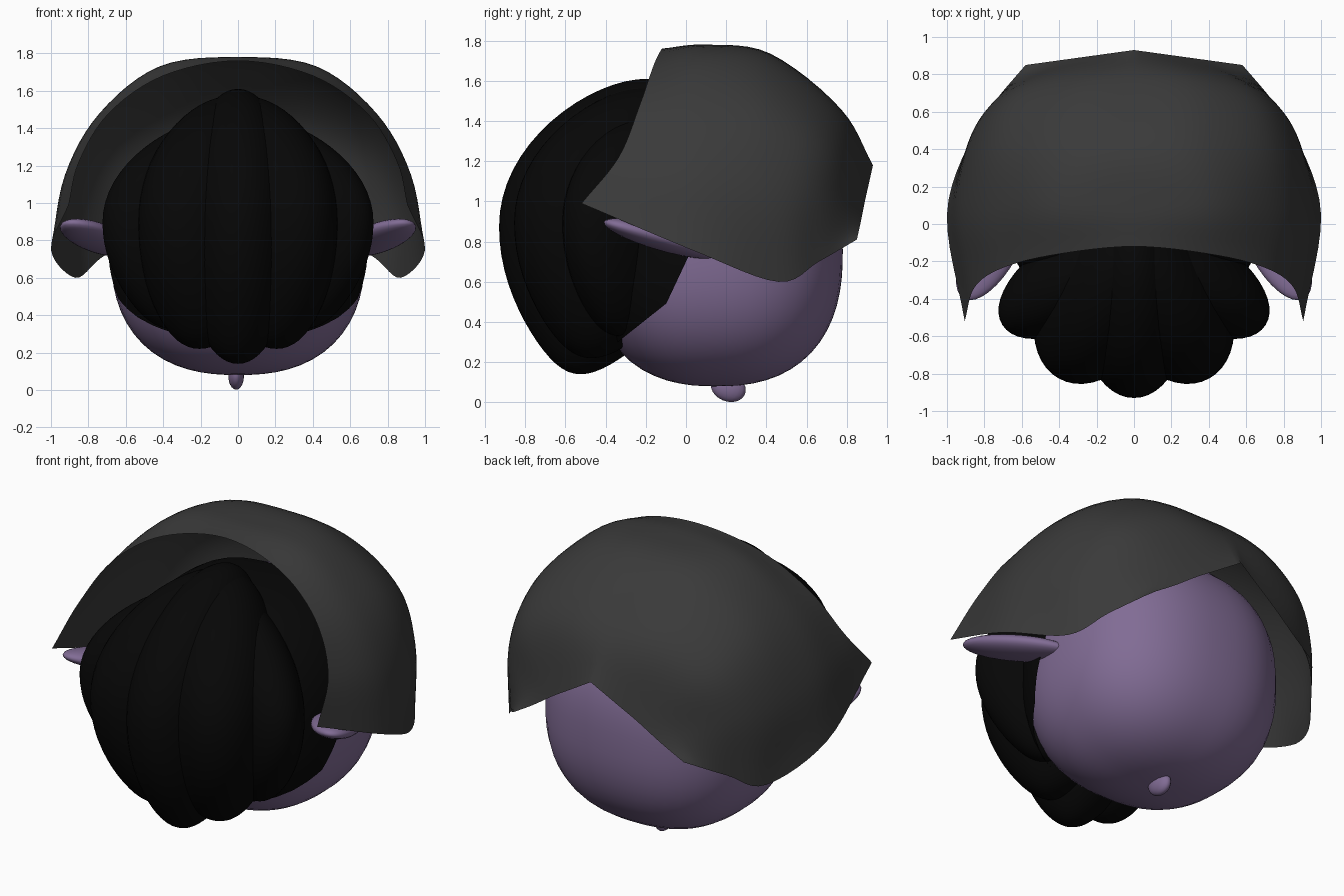
import bpy, bmesh, math
from mathutils import Matrix, Vector

if "Cube" in bpy.data.objects:
    bpy.data.objects.remove(bpy.data.objects["Cube"])


def material(name, rgb):
    m = bpy.data.materials.new(name)
    m.diffuse_color = (*rgb, 1)
    m.use_nodes = True
    m.node_tree.nodes["Principled BSDF"].inputs["Base Color"].default_value = m.diffuse_color
    return m


SKIN = material("skin_purple", (0.22, 0.15, 0.30))
HAIR = material("hair_black", (0.002, 0.002, 0.002))
CLOTH = material("cloth_grey", (0.042, 0.042, 0.042))


def finish(name, bm, mat):
    me = bpy.data.meshes.new(name)
    bm.to_mesh(me)
    bm.free()
    me.materials.append(mat)
    for p in me.polygons:
        p.use_smooth = True
    ob = bpy.data.objects.new(name, me)
    bpy.context.collection.objects.link(ob)
    return ob


def ball(matrix, power=2.0, u=48, v=32, bend=None):
    """Unit (super)ellipsoid, optionally bent, placed by a matrix."""
    bm = bmesh.new()
    bmesh.ops.create_uvsphere(bm, u_segments=u, v_segments=v, radius=1)
    for vert in bm.verts:
        c = vert.co
        c = c / sum(abs(k) ** power for k in c) ** (1 / power)
        vert.co = matrix @ (bend(c) if bend else c)
    return bm


def place(loc, radii, rot=Matrix.Identity(4)):
    return Matrix.Translation(loc) @ rot @ Matrix.Diagonal((*radii, 1))


# Head
head_c = (0, 0.15, 0.75)
finish("head", ball(place(head_c, (0.68, 0.63, 0.67)), 2.42), SKIN)

# Chin nub
finish("chin_nub", ball(place((-0.01, 0.21, 0.075), (0.042, 0.09, 0.07),
                              Matrix.Rotation(-0.4, 4, 'X')), u=20, v=12), SKIN)

# Ears: flat, swept forward and slightly up
for side, name in ((1, "ear_right"), (-1, "ear_left")):
    rot = (Matrix.Rotation(side * 0.5, 4, 'Z') @ Matrix.Rotation(-0.25, 4, 'X')
           @ Matrix.Rotation(side * 0.1, 4, 'Y'))
    finish(name, ball(place((side * 0.755, -0.12, 0.815), (0.14, 0.33, 0.06), rot),
                      u=32, v=16), SKIN)

# Hair cap hugging the front half of the head
bm = ball(place(head_c, (0.70, 0.655, 0.69)), 2.42)
for co, no in (((0, 0.0, 0.7), (0, 0.85, -0.4)), ((0, 0, 0.57), (0, 0.62, -0.78))):
    bmesh.ops.bisect_plane(bm, geom=bm.verts[:] + bm.edges[:] + bm.faces[:],
                           plane_co=co, plane_no=no, clear_outer=True)
finish("hair_cap", bm, HAIR)


# Hair lobes fanned around the face like orange segments
def lean(c):
    """Sweep the top of a lobe back, and its thinner bottom forward."""
    if c.z > 0:
        return Vector((c.x, c.y + 0.42 * c.z ** 2, c.z))
    return Vector((c.x, c.y * (1 - 0.35 * c.z ** 2) - 0.22 * c.z ** 2, c.z))


for i in range(-2, 3):
    low, high, width = ((0.14, 1.61, 0.30), (0.22, 1.57, 0.33), (0.33, 1.46, 0.25))[abs(i)]
    m = (Matrix.Translation((0, -0.1, (low + high) / 2))
         @ Matrix.Rotation(math.radians(29 * i), 4, 'Z')
         @ Matrix.Translation((0, -0.31, 0))
         @ Matrix.Diagonal((width, 0.52, (high - low) / 2, 1)))
    finish(f"hair_lobe_{i + 3}", ball(m, 2.05, bend=lean), HAIR)

# Hood: arcs from lower edge to crown, front to back, mirrored across x
arcs = [
    [(.905, -.52, .99), (.85, -.335, 1.22), (.69, -.23, 1.48), (.40, -.16, 1.68), (0, -.12, 1.76)],
    [(1.0, .05, .75), (.925, .05, 1.15), (.74, .08, 1.48), (.42, .10, 1.73), (0, .10, 1.78)],
    [(.87, .46, .60), (.88, .42, 1.05), (.72, .43, 1.43), (.37, .43, 1.68), (0, .42, 1.735)],
    [(.74, .66, .70), (.73, .67, 1.03), (.60, .72, 1.27), (.32, .76, 1.43), (0, .77, 1.46)],
    [(.58, .85, .81), (.435, .87, .90), (.29, .89, 1.0), (.145, .91, 1.09), (0, .93, 1.18)],
]


def smooth(points, steps=6):
    """Catmull-Rom curve through the points."""
    p = [Vector(q) for q in points]
    p = [2 * p[0] - p[1]] + p + [2 * p[-1] - p[-2]]
    out = []
    for a, b, c, d in zip(p, p[1:], p[2:], p[3:]):
        for s in range(steps):
            t = s / steps
            out.append(0.5 * (2 * b + (c - a) * t + (2 * a - 5 * b + 4 * c - d) * t ** 2
                              + (3 * b - a - 3 * c + d) * t ** 3))
    return out + [p[-2]]


full = [a + [(-x, y, z) for x, y, z in reversed(a[:-1])] for a in arcs]
rows = [smooth(a) for a in full[:-1]]
# The back edge is two straight runs meeting in a notch
half = smooth(arcs[-1])
rows.append(half + [Vector((-p.x, p.y, p.z)) for p in reversed(half[:-1])])
columns = [smooth(c) for c in zip(*rows)]
bm = bmesh.new()
grid = [[bm.verts.new(p) for p in col] for col in columns]
for c0, c1 in zip(grid, grid[1:]):
    for j in range(len(c0) - 1):
        bm.faces.new((c0[j], c0[j + 1], c1[j + 1], c1[j]))
bmesh.ops.recalc_face_normals(bm, faces=bm.faces[:])
if sum(f.normal.z for f in bm.faces) < 0:
    bmesh.ops.reverse_faces(bm, faces=bm.faces[:])
finish("hood", bm, CLOTH)
